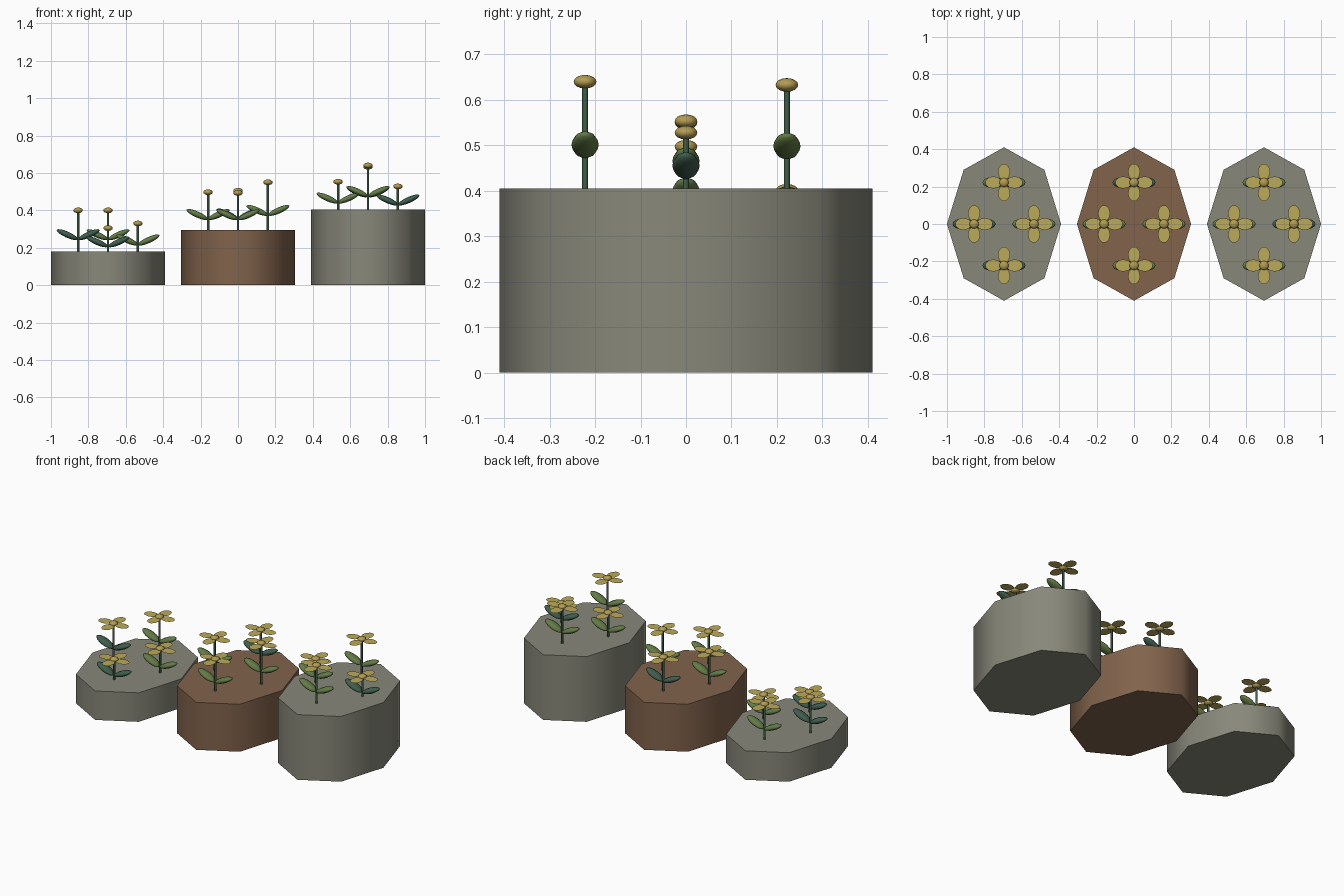
import bpy, bmesh
from math import radians, pi, cos, sin
from mathutils import Matrix

cube = bpy.data.objects.get("Cube")
if cube:
    bpy.data.objects.remove(cube)


def material(name, rgb):
    m = bpy.data.materials.new(name)
    m.use_nodes = True
    m.diffuse_color = (*rgb, 1)
    m.node_tree.nodes["Principled BSDF"].inputs["Base Color"].default_value = (*rgb, 1)
    return m


GREY = material("stone grey", (0.245, 0.245, 0.195))
BROWN = material("clay brown", (0.22, 0.125, 0.072))
STEM = material("stem green", (0.052, 0.11, 0.065))
LIGHT = material("leaf light green", (0.125, 0.2, 0.062))
DARK = material("leaf dark green", (0.05, 0.11, 0.075))
PETAL = material("petal yellow", (0.5, 0.4, 0.1))
CENTRE = material("flower centre gold", (0.45, 0.33, 0.085))


def finish(name, bm, mat, smooth=True):
    mesh = bpy.data.meshes.new(name)
    bm.to_mesh(mesh)
    bm.free()
    mesh.materials.append(mat)
    obj = bpy.data.objects.new(name, mesh)
    bpy.context.collection.objects.link(obj)
    if smooth:
        bpy.ops.object.select_all(action='DESELECT')
        obj.select_set(True)
        bpy.context.view_layer.objects.active = obj
        bpy.ops.object.shade_smooth_by_angle(angle=radians(65))
    return obj


def prism(name, x, y, z0, z1, rx, ry, sides, mat):
    bm = bmesh.new()
    place = Matrix.Translation((x, y, (z0 + z1) / 2)) @ Matrix.Diagonal((rx, ry, z1 - z0, 1))
    bmesh.ops.create_cone(bm, cap_ends=True, segments=sides, radius1=1, radius2=1,
                          depth=1, matrix=place)
    finish(name, bm, mat)


def plant(name, x, y, base, top, leaf_mat):
    prism(name + "_stem", x, y, base, top, 0.0065, 0.0065, 8, STEM)

    # pair of tilted leaves, mirrored about the stem
    bm = bmesh.new()
    leaf_z = base + 0.41 * (top - base)
    for side in (0, pi):
        place = (Matrix.Translation((x, y, leaf_z)) @ Matrix.Rotation(side, 4, 'Z')
                 @ Matrix.Translation((0.058, 0, 0)) @ Matrix.Rotation(radians(-24), 4, 'Y')
                 @ Matrix.Diagonal((0.062, 0.03, 0.017, 1)) @ Matrix.Rotation(pi / 2, 4, 'Y'))
        bmesh.ops.create_uvsphere(bm, u_segments=10, v_segments=8, radius=1, matrix=place)
    finish(name + "_leaves", bm, leaf_mat)

    # four paper-thin petals
    bm = bmesh.new()
    for k in range(4):
        place = (Matrix.Translation((x, y, top - 0.001 * (k % 2)))
                 @ Matrix.Rotation(k * pi / 2, 4, 'Z')
                 @ Matrix.Translation((0.057, 0, 0)) @ Matrix.Diagonal((0.044, 0.033, 1, 1)))
        bmesh.ops.create_circle(bm, cap_ends=True, segments=10, radius=1, matrix=place)
    finish(name + "_petals", bm, PETAL, smooth=False)

    # domed flower centre
    bm = bmesh.new()
    place = Matrix.Translation((x, y, top)) @ Matrix.Diagonal((0.025, 0.025, 0.015, 1))
    bmesh.ops.create_uvsphere(bm, u_segments=12, v_segments=8, radius=1, matrix=place)
    finish(name + "_flower_centre", bm, CENTRE)


# plant order in each planter: right, left, front, back
SPOTS = {"right": (-0.16, 0), "left": (0.16, 0), "front": (0, -0.222), "back": (0, 0.222)}
PLANTERS = [
    ("low_planter", -0.695, 0.18, GREY, (0.4, 0.33, 0.305, 0.4), (DARK, LIGHT, DARK, LIGHT)),
    ("middle_planter", 0, 0.295, BROWN, (0.497, 0.55, 0.493, 0.505), (LIGHT, LIGHT, LIGHT, DARK)),
    ("tall_planter", 0.695, 0.405, GREY, (0.553, 0.528, 0.64, 0.633), (LIGHT, DARK, LIGHT, LIGHT)),
]
for name, x, height, mat, tops, leaves in PLANTERS:
    prism(name, x, 0, 0, height, 0.305, 0.41, 8, mat)
    for (spot, (dx, dy)), top, leaf in zip(SPOTS.items(), tops, leaves):
        plant(name + "_" + spot, x + dx, dy, height, top, leaf)
